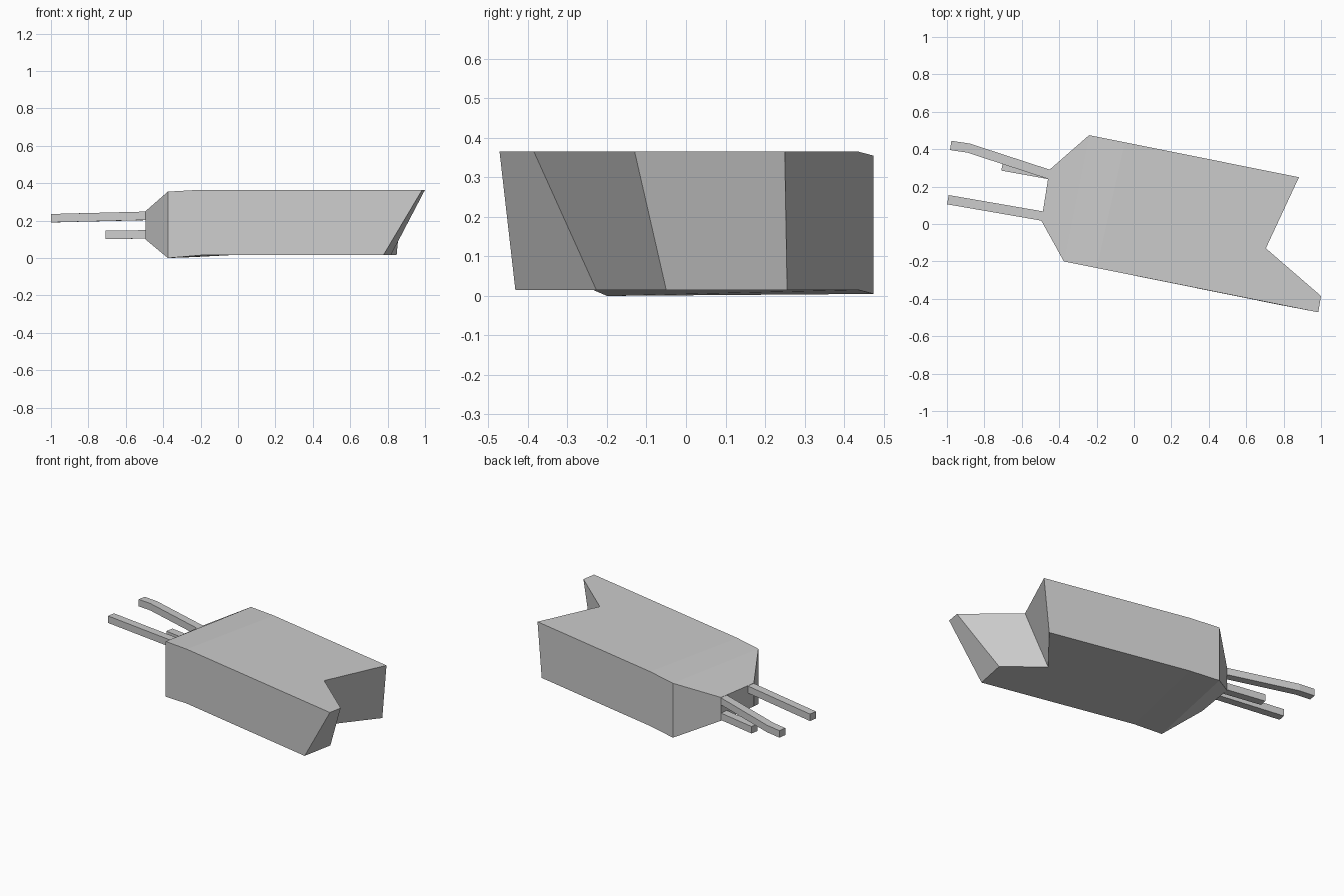
import bpy, bmesh
from mathutils import Vector

if "Cube" in bpy.data.objects:
    bpy.data.objects.remove(bpy.data.objects["Cube"])


def finish(name, bm):
    bmesh.ops.recalc_face_normals(bm, faces=bm.faces[:])
    mesh = bpy.data.meshes.new(name)
    bm.to_mesh(mesh)
    bm.free()
    ob = bpy.data.objects.new(name, mesh)
    bpy.context.collection.objects.link(ob)
    return ob


def housing():
    # Columns around the body: top corner, bottom corner
    columns = [
        ((-0.375, -0.20, 0.355), (-0.375, -0.20, 0.0)),
        ((-0.20, -0.235, 0.365), (-0.20, -0.235, 0.015)),
        ((0.985, -0.472, 0.365), (0.777, -0.432, 0.015)),
        ((1.0, -0.385, 0.365), (0.817, -0.227, 0.015)),
        ((0.705, -0.13, 0.365), (0.60, -0.05, 0.015)),
        ((0.882, 0.25, 0.365), (0.848, 0.256, 0.015)),
        ((-0.05, 0.437, 0.365), (-0.05, 0.437, 0.015)),
        ((-0.24, 0.475, 0.355), (-0.24, 0.475, 0.005)),
        # Narrow connector end
        ((-0.452, 0.29, 0.25), (-0.452, 0.29, 0.10)),
        ((-0.495, 0.017, 0.25), (-0.495, 0.017, 0.10)),
    ]
    bm = bmesh.new()
    rings = [[bm.verts.new(c[i]) for c in columns] for i in (0, 1)]
    n = len(columns)
    for i in range(n):
        j = (i + 1) % n
        bm.faces.new((rings[0][i], rings[0][j], rings[1][j], rings[1][i]))
    # Top and bottom: main panel, shallow bevel panel, taper
    for r in rings:
        for panel in ((1, 2, 3, 4, 5, 6), (0, 1, 6, 7), (9, 0, 7, 8)):
            bm.faces.new([r[k] for k in panel])
    return finish("body", bm)


def prong(name, path, width=0.05, height=0.045):
    # Rectangular bar swept along a centre line
    pts = [Vector(p) for p in path]
    bm = bmesh.new()
    rings = []
    for i, p in enumerate(pts):
        d = pts[min(i + 1, len(pts) - 1)] - pts[max(i - 1, 0)]
        side = Vector((-d.y, d.x, 0)).normalized() * width / 2
        up = Vector((0, 0, height / 2))
        rings.append([bm.verts.new(p + side * s + up * u)
                      for s, u in ((1, 1), (1, -1), (-1, -1), (-1, 1))])
    for a, b in zip(rings, rings[1:]):
        for k in range(4):
            m = (k + 1) % 4
            bm.faces.new((a[k], a[m], b[m], b[k]))
    bm.faces.new(rings[0])
    bm.faces.new(rings[-1])
    return finish(name, bm)


housing()
prong("front_prong", [(-0.487, 0.042, 0.226), (-0.995, 0.13, 0.213)])
prong("back_prong", [(-0.453, 0.265, 0.226), (-0.885, 0.406, 0.216),
                     (-0.98, 0.42, 0.213)])
prong("lower_prong", [(-0.455, 0.265, 0.127), (-0.705, 0.31, 0.124)])
